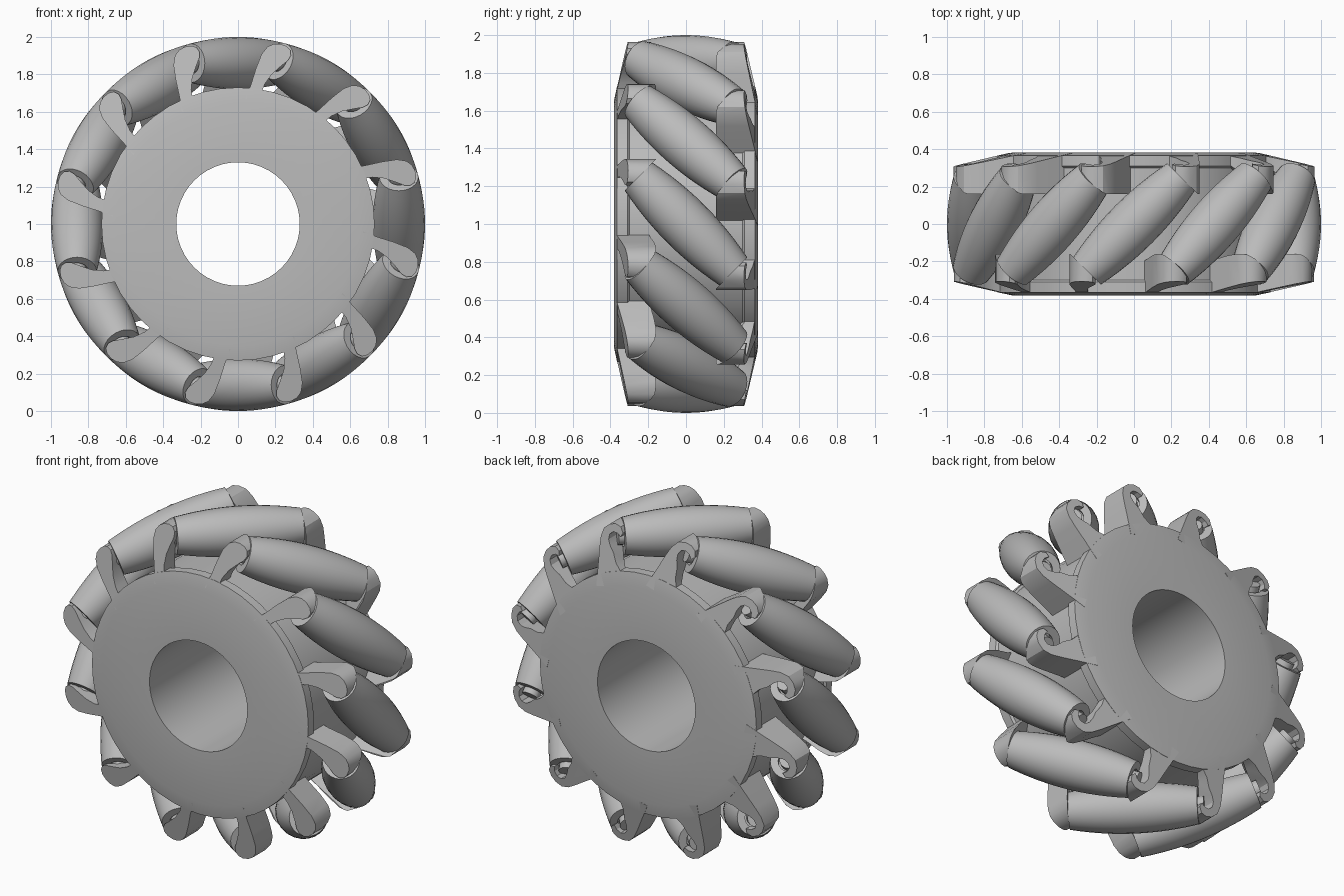
import bpy, bmesh, math
from mathutils import Matrix, Vector

if "Cube" in bpy.data.objects:
    bpy.data.objects.remove(bpy.data.objects["Cube"])

COUNT = 12          # rollers around the wheel
AXLE = 0.86         # distance of roller axles from the wheel centre
HALF = 0.355        # half length of a roller
FACE = 0.382        # half width of the hub

grey = bpy.data.materials.new("grey_metal")
grey.use_nodes = True
colour = (0.5, 0.5, 0.5, 1)
grey.diffuse_color = colour
grey.node_tree.nodes["Principled BSDF"].inputs["Base Color"].default_value = colour


def lathe(profile, steps, closed=False):
    """Turn (radius, y) points around the y axis."""
    bm = bmesh.new()
    verts = [bm.verts.new((r, y, 0)) for r, y in profile]
    pairs = list(zip(verts, verts[1:]))
    if closed:
        pairs.append((verts[-1], verts[0]))
    edges = [bm.edges.new(p) for p in pairs]
    bmesh.ops.spin(bm, geom=verts + edges, axis=(0, 1, 0), cent=(0, 0, 0),
                   angle=math.tau, steps=steps, use_merge=False)
    bmesh.ops.remove_doubles(bm, verts=bm.verts, dist=0.0005)
    return bm


def finish(bm, name):
    bmesh.ops.recalc_face_normals(bm, faces=bm.faces)
    mesh = bpy.data.meshes.new(name)
    bm.to_mesh(mesh)
    bm.free()
    mesh.materials.append(grey)
    return mesh


def place(mesh, name, angle=0.0):
    ob = bpy.data.objects.new(name, mesh)
    bpy.context.collection.objects.link(ob)
    ob.matrix_world = Matrix.Translation((0, 0, 1)) @ Matrix.Rotation(angle, 4, 'Y')
    return ob


def cut(bm, point, normal):
    """Remove everything on the normal's side and cap the cut."""
    geom = bm.verts[:] + bm.edges[:] + bm.faces[:]
    bmesh.ops.bisect_plane(bm, geom=geom, dist=1e-5, plane_co=point,
                           plane_no=normal, clear_outer=True)
    rim = [e for e in bm.edges if e.is_boundary]
    if rim:
        bmesh.ops.edgeloop_fill(bm, edges=rim)


def bracket(outline):
    """Hooked arm at the front, trimmed by the roller end and the rim slope."""
    bm = bmesh.new()
    face = bm.faces.new([bm.verts.new((x, -0.38, z)) for x, z in outline])
    grown = bmesh.ops.extrude_face_region(bm, geom=[face], use_keep_orig=True)
    moved = [v for v in grown["geom"] if isinstance(v, bmesh.types.BMVert)]
    bmesh.ops.translate(bm, verts=moved, vec=(0, 0.22, 0))
    bmesh.ops.recalc_face_normals(bm, faces=bm.faces)
    along = Vector((1, 1, 0)).normalized()
    cut(bm, along * -HALF, along)
    out = Vector((-0.29, 0, 0.957))
    cut(bm, out * 0.65 + Vector((0, -0.38, 0)), out * 0.065 + Vector((0, -0.3, 0)))
    return bm


# Hub drum with sloped rims and a wide bore
half_rim = [(0.33, -FACE), (0.65, -FACE), (0.73, -0.365), (0.73, -0.31), (0.718, -0.3)]
rim = half_rim + [(r, -y) for r, y in reversed(half_rim)]
hub = place(finish(lathe(rim, 48, closed=True), "hub"), "hub")

# Barrel roller whose outer side follows the wheel's round tread
RINGS = 12
barrel = [(0, -HALF + 0.03), (0.06, -HALF + 0.03), (0.06, -HALF)]
for i in range(RINGS + 1):
    s = HALF * (2 * i / RINGS - 1)
    barrel.append((1 - math.hypot(AXLE, s * math.sqrt(0.5)), s))
barrel += [(0.06, HALF), (0.06, HALF - 0.03), (0, HALF - 0.03)]
tilt = Matrix.Translation((0, 0, AXLE)) @ Matrix.Rotation(-math.pi / 4, 4, 'Z')

bm = lathe(barrel, 24)
bm.transform(tilt)
roller = finish(bm, "roller")

# Axle pin joining each roller to its two brackets
pin_end = HALF + 0.03
bm = lathe([(0, -pin_end), (0.05, -pin_end), (0.05, pin_end), (0, pin_end)], 16)
bm.transform(tilt)
pin = finish(bm, "axle_pin")

# Front brackets: slim arms with a rounded tip
slim = [(-0.30, 0.6), (-0.313, 0.68), (-0.333, 0.77), (-0.345, 0.85), (-0.337, 0.9),
        (-0.315, 0.93), (-0.285, 0.947), (-0.25, 0.953), (-0.222, 0.945), (-0.205, 0.92),
        (-0.206, 0.89), (-0.225, 0.84), (-0.244, 0.783), (-0.25, 0.72), (-0.235, 0.62)]
front = finish(bracket(slim), "front_bracket")

# Back brackets: the same arm curled into an open hook, turned to the other side
hook = [(-0.34, 0.58), (-0.345, 0.7), (-0.35, 0.8), (-0.35, 0.86), (-0.335, 0.91),
        (-0.30, 0.94), (-0.26, 0.953), (-0.222, 0.945), (-0.203, 0.915), (-0.215, 0.89),
        (-0.24, 0.905), (-0.27, 0.905), (-0.292, 0.885), (-0.295, 0.855), (-0.28, 0.825),
        (-0.25, 0.79), (-0.225, 0.74), (-0.19, 0.705), (-0.18, 0.62)]
bm = bracket(hook)
bm.transform(Matrix.Rotation(math.pi, 4, 'Z'))
back = finish(bm, "back_bracket")

# Repeat the parts around the hub
parts = [hub]
for i in range(COUNT):
    for mesh in (roller, pin, front, back):
        parts.append(place(mesh, f"{mesh.name}_{i + 1}", math.tau * i / COUNT))

bpy.ops.object.select_all(action='DESELECT')
for ob in parts[:5]:
    ob.select_set(True)
bpy.context.view_layer.objects.active = hub
bpy.ops.object.shade_smooth_by_angle(angle=math.radians(30))
